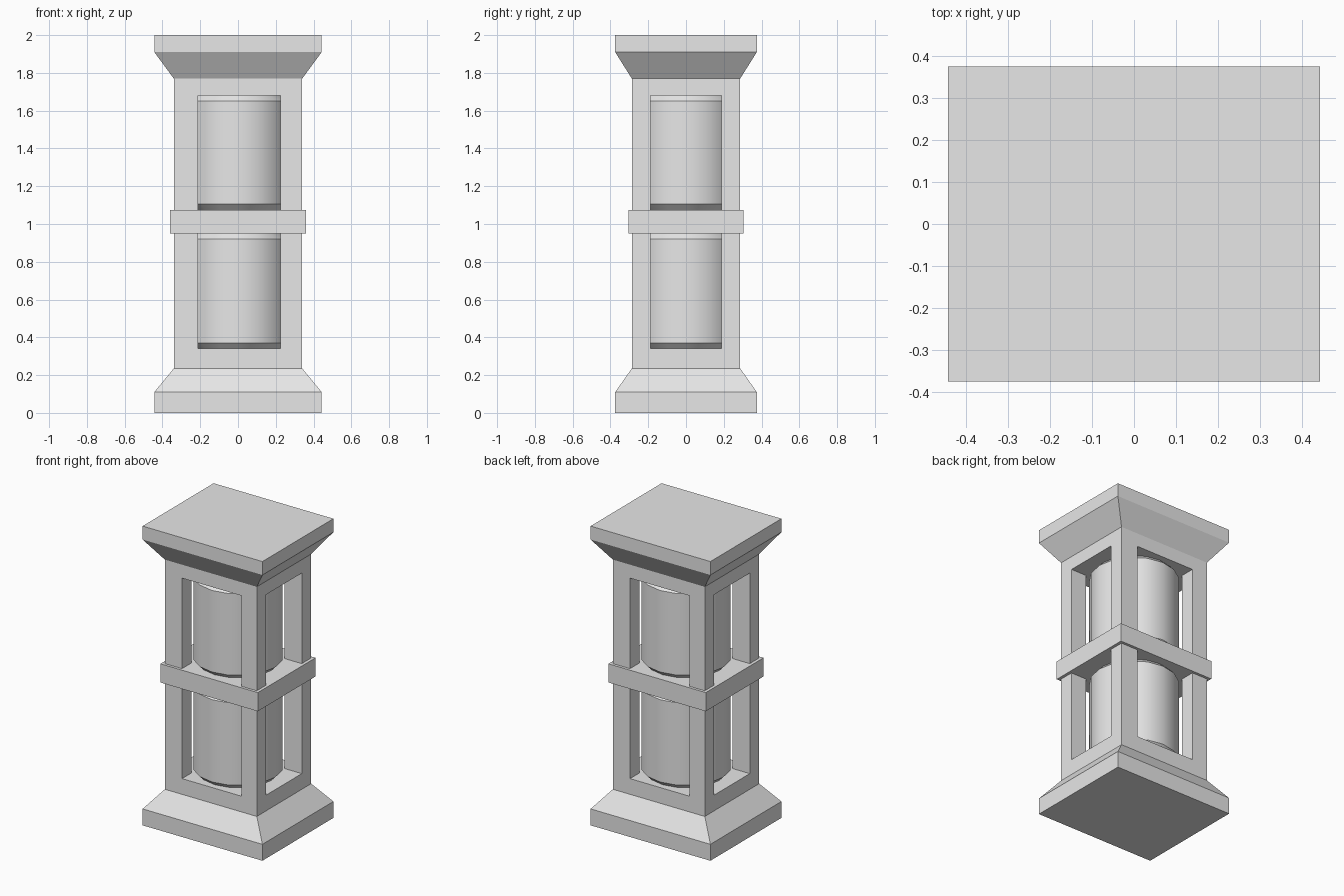
import bpy
import bmesh
from math import cos, sin, tau

if "Cube" in bpy.data.objects:
    bpy.data.objects.remove(bpy.data.objects["Cube"], do_unlink=True)

grey = bpy.data.materials.new("stone_grey")
grey.use_nodes = True
grey.diffuse_color = (0.8, 0.8, 0.8, 1)
grey.node_tree.nodes["Principled BSDF"].inputs["Base Color"].default_value = (0.8, 0.8, 0.8, 1)


def loft(name, rings):
    """Join rings of points into one closed solid."""
    bm = bmesh.new()
    loops = [[bm.verts.new(p) for p in ring] for ring in rings]
    n = len(loops[0])
    for a, b in zip(loops, loops[1:]):
        for i in range(n):
            j = (i + 1) % n
            bm.faces.new((a[i], a[j], b[j], b[i]))
    bm.faces.new(loops[0][::-1])
    bm.faces.new(loops[-1])
    bmesh.ops.recalc_face_normals(bm, faces=bm.faces[:])
    mesh = bpy.data.meshes.new(name)
    bm.to_mesh(mesh)
    bm.free()
    mesh.materials.append(grey)
    obj = bpy.data.objects.new(name, mesh)
    bpy.context.collection.objects.link(obj)
    return obj


def rect(x0, x1, y0, y1, z):
    return [(x0, y0, z), (x1, y0, z), (x1, y1, z), (x0, y1, z)]


def slab(name, levels):
    """Centred block from (half width, half depth, height) levels."""
    return loft(name, [rect(-x, x, -y, y, z) for x, y, z in levels])


BX, BY = 0.34, 0.287      # body half sizes
FX, FY = 0.443, 0.375     # foot and cap half sizes

# Foot, cap, rails and middle band
slab("foot", [(FX, FY, 0), (FX, FY, 0.11), (BX, BY, 0.235)])
slab("bottom_rail", [(BX, BY, 0.235), (BX, BY, 0.34)])
slab("middle_band", [(0.36, 0.305, 0.95), (0.36, 0.305, 1.075)])
slab("top_rail", [(BX, BY, 1.68), (BX, BY, 1.77)])
slab("cap", [(BX, BY, 1.77), (FX, FY, 1.91), (FX, FY, 2)])

# Corner posts and chamfered drums on both storeys
SIDES, R, CH = 16, 0.275, 0.03
for storey, z0, z1 in (("lower", 0.34, 0.95), ("upper", 1.075, 1.68)):
    for depth, sy in (("front", -1), ("back", 1)):
        for side, sx in (("right", -1), ("left", 1)):
            inner = 0.213 if sx == sy else 0.225
            x0, x1 = sorted((sx * inner, sx * BX))
            y0, y1 = sorted((sy * 0.188, sy * BY))
            loft(f"{storey}_{depth}_{side}_post",
                 [rect(x0, x1, y0, y1, z) for z in (z0, z1)])
    profile = [(R - CH, z0), (R, z0 + CH), (R, z1 - CH), (R - CH, z1)]
    drum = loft(f"{storey}_drum",
                [[(r * cos(tau * i / SIDES), r * sin(tau * i / SIDES), z)
                  for i in range(SIDES)] for r, z in profile])
    bpy.ops.object.select_all(action="DESELECT")
    drum.select_set(True)
    bpy.context.view_layer.objects.active = drum
    bpy.ops.object.shade_smooth_by_angle()
